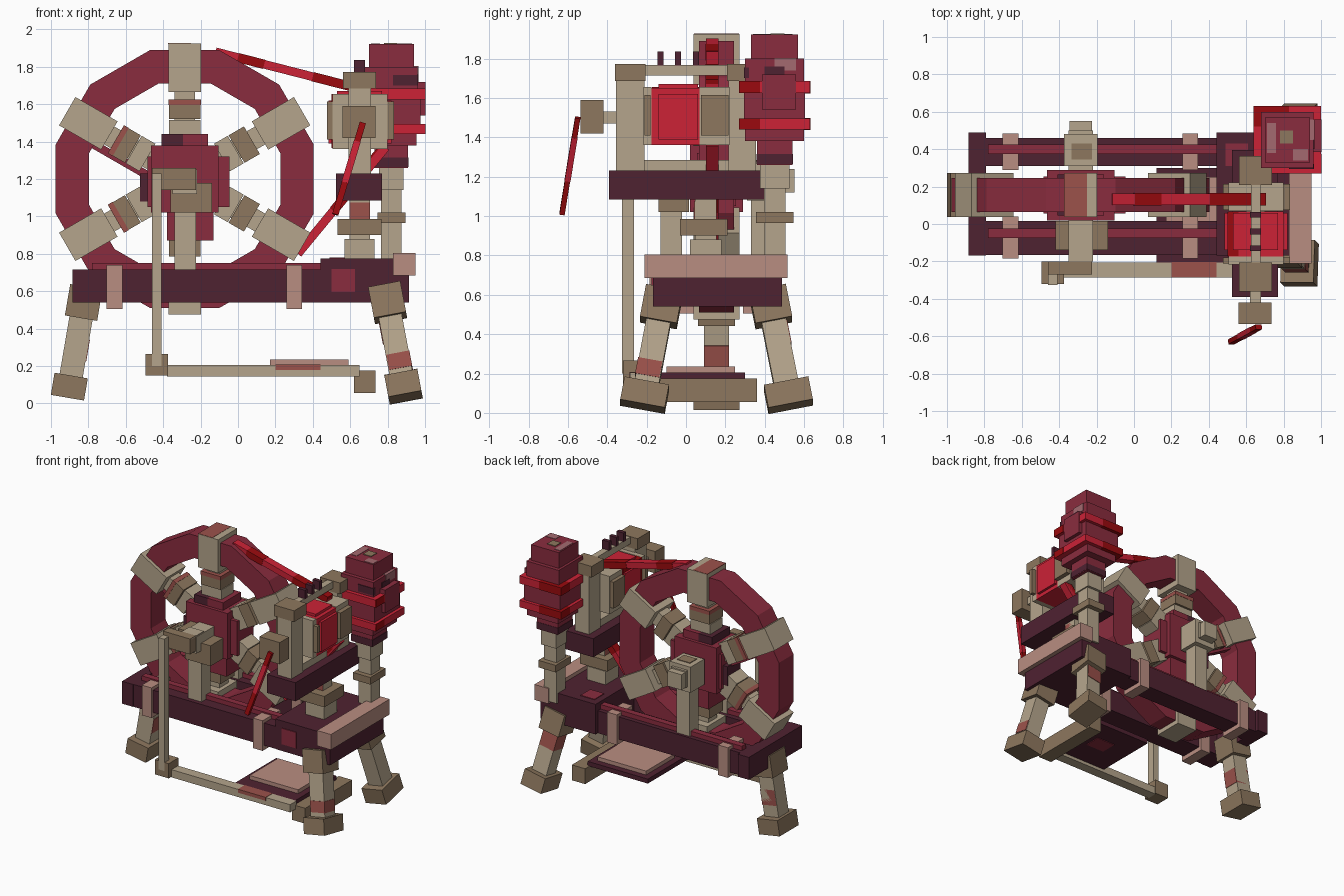
import bpy, bmesh, math
from mathutils import Vector, Matrix

if "Cube" in bpy.data.objects:
    bpy.data.objects.remove(bpy.data.objects["Cube"])


def material(name, rgb):
    lin = [((c / 255 + 0.055) / 1.055) ** 2.4 for c in rgb] + [1]
    m = bpy.data.materials.new(name)
    m.use_nodes = True
    m.diffuse_color = lin
    m.node_tree.nodes["Principled BSDF"].inputs["Base Color"].default_value = lin
    return m


MAROON = material("maroon", (138, 44, 62))
DARK = material("dark_plum", (79, 34, 49))
BEIGE = material("beige_wood", (181, 165, 140))
BROWN = material("brown_wood", (141, 119, 94))
PINK = material("pink_wood", (185, 141, 129))
CRIMSON = material("crimson", (204, 34, 54))
DEEP = material("deep_red", (155, 10, 14))
RUST = material("rust", (156, 82, 75))
MAUVE = material("mauve", (163, 106, 112))


def finish(name, bm, mat):
    bmesh.ops.recalc_face_normals(bm, faces=bm.faces)
    me = bpy.data.meshes.new(name)
    bm.to_mesh(me)
    bm.free()
    me.materials.append(mat)
    ob = bpy.data.objects.new(name, me)
    bpy.context.collection.objects.link(ob)


def box(name, mat, x0, x1, y0, y1, z0, z1):
    bm = bmesh.new()
    bmesh.ops.create_cube(bm, size=1, matrix=Matrix.Translation(
        ((x0 + x1) / 2, (y0 + y1) / 2, (z0 + z1) / 2))
        @ Matrix.Diagonal((x1 - x0, y1 - y0, z1 - z0, 1)))
    finish(name, bm, mat)


def cbox(name, mat, cx, cy, w, d, z0, z1):
    box(name, mat, cx - w / 2, cx + w / 2, cy - d / 2, cy + d / 2, z0, z1)


def beam(name, mat, p, q, w, d):
    """Box running from p to q, w wide and d deep."""
    p, q = Vector(p), Vector(q)
    z = (q - p).normalized()
    x = Vector((0, 1, 0)).cross(z).normalized()
    rot = Matrix((x, z.cross(x), z)).transposed().to_4x4()
    bm = bmesh.new()
    bmesh.ops.create_cube(bm, size=1, matrix=Matrix.Translation((p + q) / 2) @ rot
                          @ Matrix.Diagonal((w, d, (q - p).length, 1)))
    finish(name, bm, mat)


# Twelve-sided wheel rim
WX, WY, WZ = -0.285, 0.155, 1.2
bm = bmesh.new()
rings = []
for i in range(12):
    a = math.radians(15 + 30 * i)
    rings.append([bm.verts.new((WX + r * math.cos(a), WY + y, WZ + r * math.sin(a)))
                  for r, y in ((0.714, -0.09), (0.714, 0.09), (0.53, 0.09), (0.53, -0.09))])
for i in range(12):
    a, b = rings[i], rings[(i + 1) % 12]
    for k in range(4):
        bm.faces.new((a[k], a[(k + 1) % 4], b[(k + 1) % 4], b[k]))
finish("wheel_rim", bm, MAROON)

# Spokes with collars and rim clamps
for i in range(6):
    a = math.radians(30 + 60 * i)
    u = Vector((math.cos(a), 0, math.sin(a)))
    c = Vector((WX, WY, WZ))
    for part, mat, r0, r1, w, d in (("spoke", BEIGE, 0.15, 0.5, 0.11, 0.11),
                                    ("spoke_root", BEIGE, 0.23, 0.315, 0.17, 0.15),
                                    ("spoke_collar", BROWN, 0.32, 0.415, 0.17, 0.17),
                                    ("rim_clamp", BEIGE, 0.465, 0.725, 0.175, 0.235)):
        beam(f"{part}_{i}", mat, c + u * r0, c + u * r1, w, d)
    if i in (1, 2, 3):
        beam(f"spoke_stain_{i}", RUST, c + u * 0.395, c + u * 0.425, 0.174, 0.174)
box("top_clamp_patch", RUST, -0.373, -0.25, 0.04, 0.27, 1.922, 1.927)
beam("wheel_brace", MAROON, (-0.78, WY, 1.39), (-0.45, WY, 1.2), 0.045, 0.06)

# Hub and axle
cbox("hub_core", MAROON, WX, WY, 0.36, 0.27, 1.02, 1.38)
cbox("hub_side_block", MAROON, WX + 0.02, WY, 0.44, 0.2, 1.05, 1.32)
cbox("hub_left_cheek", DARK, WX - 0.19, WY, 0.1, 0.16, 1.08, 1.23)
box("hub_top_plate_left", DARK, -0.41, -0.295, 0.045, 0.265, 1.38, 1.44)
box("hub_top_plate_right", MAROON, -0.295, -0.16, 0.045, 0.265, 1.38, 1.44)
cbox("hub_bottom_plate", MAROON, WX + 0.03, WY, 0.25, 0.22, 0.87, 1.02)
box("axle", BEIGE, -0.35, -0.22, -0.2, 0.5, 1.12, 1.25)
box("rear_axle_cap", BEIGE, -0.375, -0.195, 0.31, 0.48, 1.08, 1.28)
box("rear_axle_cap_plate", BROWN, -0.335, -0.225, 0.345, 0.43, 1.278, 1.285)
box("rear_axle_end", BEIGE, -0.345, -0.225, 0.48, 0.55, 1.12, 1.24)
box("front_bearing", BROWN, -0.36, -0.14, -0.14, 0.015, 1.02, 1.18)
box("front_bearing_cap", BROWN, -0.42, -0.225, -0.14, 0.015, 1.14, 1.24)
box("front_wheel_post", BEIGE, -0.34, -0.225, -0.13, -0.02, 0.7, 1.15)
box("rear_wheel_post", BEIGE, -0.34, -0.225, 0.33, 0.44, 0.7, 1.15)

# Crank, rod and treadle
box("crank_block", BROWN, -0.35, -0.225, -0.25, -0.13, 1.14, 1.25)
box("crank_top", BEIGE, -0.35, -0.225, -0.25, -0.1, 1.25, 1.257)
box("crank_arm", BROWN, -0.46, -0.225, -0.27, -0.2, 1.14, 1.26)
box("treadle_rod", BEIGE, -0.46, -0.41, -0.325, -0.265, 0.2, 1.23)
box("treadle_joint", BROWN, -0.495, -0.375, -0.32, -0.2, 0.15, 0.265)
box("treadle_bar", BEIGE, -0.38, 0.65, -0.285, -0.205, 0.145, 0.205)
box("treadle_stain", RUST, 0.2, 0.44, -0.287, -0.203, 0.18, 0.207)
box("treadle_pivot", BROWN, 0.62, 0.735, -0.22, 0.36, 0.055, 0.175)
box("pedal_board", DARK, 0.12, 0.64, -0.205, 0.3, 0.17, 0.205)
box("pedal_pad", PINK, 0.17, 0.59, -0.1, 0.25, 0.2, 0.235)
box("pedal_under_patch", MAROON, 0.3, 0.46, 0.0, 0.13, 0.165, 0.171)

# Bench frame: two rails with top strips and bands
for side, y0, y1, s in (("front", -0.165, 0.015, -0.05), ("rear", 0.31, 0.46, 0.40)):
    box(f"{side}_rail", DARK, -0.8, 0.45, y0, y1, 0.54, 0.715)
    box(f"{side}_rail_strip", MAROON, -0.78, 0.44, s - 0.025, s + 0.025, 0.71, 0.75)
    for n, x in (("left", 0.3), ("right", -0.66)):
        box(f"{side}_{n}_band", PINK, x - 0.042, x + 0.042, y0 - 0.02, y1 + 0.025, 0.505, 0.74)
box("end_crossbar", DARK, -0.885, -0.79, -0.168, 0.488, 0.54, 0.715)
box("platform", DARK, 0.44, 0.835, -0.168, 0.488, 0.54, 0.775)
box("platform_end", DARK, 0.83, 0.915, -0.168, 0.488, 0.54, 0.69)
box("platform_front_patch", MAROON, 0.5, 0.625, -0.174, -0.166, 0.595, 0.72)
box("platform_top_patch", MAROON, 0.49, 0.61, 0.31, 0.43, 0.774, 0.78)
box("platform_crossbar", PINK, 0.83, 0.95, -0.21, 0.515, 0.685, 0.805)

# Three splayed legs with feet, sockets and one-sided stains
legs = (("single", (-0.825, 0.155, 0.54), (-0.902, 0.155, 0.09), 0.235, 0.42, 0.68, (0.004, 0, 0)),
        ("front", (0.80, -0.125, 0.54), (0.885, -0.21, 0.09), 0.23, 0.62, 0.8, (0.004, -0.004, 0)),
        ("rear", (0.80, 0.43, 0.54), (0.885, 0.52, 0.09), 0.23, 0.2, 0.45, (-0.004, 0.004, 0)))
for n, top, foot, d, s0, s1, shift in legs:
    t, f, o = Vector(top), Vector(foot), Vector(shift)
    u = (t - f).normalized()
    beam(f"{n}_leg", BEIGE, f, t, 0.125, 0.125)
    beam(f"{n}_leg_socket", BROWN, t - u * 0.085, t + u * 0.085, 0.175, 0.19)
    beam(f"{n}_leg_foot", BROWN, f - u * 0.06, f + u * 0.06, 0.18, d)
    beam(f"{n}_leg_stain", RUST, t.lerp(f, s0) + o, t.lerp(f, s1) + o, 0.125, 0.125)

# Spinning head post
PX, PY = 0.65, 0.1
cbox("head_post", BEIGE, PX, PY, 0.11, 0.11, 0.7, 1.1)
cbox("head_post_base", BEIGE, PX, PY, 0.16, 0.16, 0.77, 0.88)
cbox("head_post_collar", BROWN, PX, 0.09, 0.235, 0.24, 0.9, 0.985)
cbox("head_post_stain", RUST, PX, PY - 0.004, 0.11, 0.11, 0.985, 1.075)
box("head_beam", DARK, 0.525, 0.77, -0.39, 0.395, 1.085, 1.23)

# Head uprights, bars and pegs
for side, y0, y1 in (("front", -0.355, -0.21), ("rear", 0.215, 0.355)):
    box(f"{side}_head_upright", BEIGE, 0.59, 0.71, y0, y1, 1.23, 1.7)
    cbox(f"{side}_head_cap", BROWN, PX, (y0 + y1) / 2, 0.175, 0.155, 1.685, 1.772)
box("head_top_bar", BEIGE, 0.625, 0.675, -0.23, 0.25, 1.715, 1.768)
box("head_lower_bar", BEIGE, 0.6, 0.7, -0.22, 0.22, 1.23, 1.285)
for i, y in enumerate((-0.13, -0.04, 0.05)):
    cbox(f"peg_{i}", DARK, PX, y, 0.06, 0.03, 1.765, 1.835)

# Bobbin between its end discs
for n, y0, y1 in (("front", -0.21, -0.18), ("rear", 0.075, 0.215)):
    box(f"{n}_disc_wide", BROWN, 0.475, 0.835, y0, y1, 1.41, 1.615)
    box(f"{n}_disc_tall", BEIGE, 0.505, 0.8, y0 - 0.006, y1 + 0.006, 1.36, 1.655)
box("bobbin_thread", CRIMSON, 0.505, 0.8, -0.175, 0.068, 1.36, 1.65)
box("bobbin_thread_left", DEEP, 0.5, 0.56, -0.172, 0.065, 1.365, 1.655)
box("bobbin_thread_side", CRIMSON, 0.485, 0.82, -0.14, 0.06, 1.39, 1.62)
box("bobbin_thread_top", CRIMSON, 0.53, 0.77, -0.14, 0.06, 1.4, 1.67)

# Spindle and hanging yarn
box("spindle_link", BEIGE, 0.62, 0.68, -0.43, -0.35, 1.47, 1.53)
box("spindle_block", BROWN, 0.56, 0.735, -0.535, -0.42, 1.42, 1.59)
beam("hanging_yarn", DEEP, (0.667, -0.55, 1.5), (0.52, -0.63, 1.01), 0.034, 0.027)
beam("hanging_yarn_bright", CRIMSON, (0.637, -0.566, 1.4), (0.571, -0.602, 1.18), 0.037, 0.03)

# Drive belt
for n, mat, p, q in (("belt_upper", CRIMSON, (-0.12, 0.133, 1.88), (0.7, 0.133, 1.67)),
                     ("belt_upper_worn", DEEP, (0.0, 0.133, 1.849), (0.14, 0.133, 1.813)),
                     ("belt_upper_worn_end", DEEP, (0.4, 0.133, 1.747), (0.7, 0.133, 1.67)),
                     ("belt_lower", CRIMSON, (0.32, 0.133, 0.8), (0.79, 0.133, 1.37)),
                     ("belt_lower_worn", DEEP, (0.51, 0.133, 1.03), (0.58, 0.133, 1.115)),
                     ("belt_wrap", DEEP, (0.69, 0.133, 1.27), (0.78, 0.133, 1.37))):
    w = 0.05 if "worn" in n else 0.046
    beam(n, mat, p, q, w, w + 0.016)

# Distaff: post, collars and stacked wool head
DX, DY = 0.82, 0.45
for n, mat, w, d, z0, z1 in (("post", BEIGE, 0.11, 0.11, 0.7, 1.27),
                             ("lower_collar", BROWN, 0.15, 0.19, 0.965, 1.02),
                             ("upper_collar", BEIGE, 0.13, 0.15, 1.14, 1.27),
                             ("stem", MAROON, 0.18, 0.18, 1.26, 1.38),
                             ("wool_base", MAROON, 0.27, 0.3, 1.38, 1.5),
                             ("wool_middle", MAROON, 0.31, 0.31, 1.49, 1.63),
                             ("wool_upper", MAROON, 0.28, 0.3, 1.63, 1.8),
                             ("stem_band", DARK, 0.185, 0.185, 1.265, 1.315),
                             ("lower_tie", CRIMSON, 0.36, 0.36, 1.44, 1.495),
                             ("upper_tie", CRIMSON, 0.36, 0.36, 1.625, 1.685),
                             ("wool_top", MAROON, 0.24, 0.24, 1.8, 1.922)):
    cbox("distaff_" + n, mat, DX, DY, w, d, z0, z1)
# Wool tufts, worn ties and patches
box("wool_tuft", MAROON, 0.9, 1.003, 0.385, 0.56, 1.54, 1.72)
for n, z0, z1 in (("lower", 1.44, 1.495), ("upper", 1.625, 1.685)):
    box(f"{n}_tie_worn_corner", DEEP, 0.638, 0.83, 0.52, 0.632, z0 - 0.002, z1 + 0.002)
    box(f"{n}_tie_worn_end", DEEP, 0.995, 1.002, 0.27, 0.375, z0, z1)
box("wool_front_dark_patch", DARK, 0.83, 0.963, 0.295, 0.32, 1.7, 1.755)
box("wool_side_dark_patch", DARK, 0.94, 0.965, 0.4, 0.5, 1.72, 1.76)
box("wool_side_pale_patch", MAUVE, 0.94, 0.964, 0.45, 0.56, 1.74, 1.803)
box("wool_top_pale_left", MAUVE, 0.71, 0.76, 0.38, 0.54, 1.92, 1.925)
box("wool_top_pale_right", MAUVE, 0.85, 0.93, 0.34, 0.4, 1.92, 1.925)
box("wool_top_knot", BROWN, 0.78, 0.85, 0.43, 0.5, 1.92, 1.927)
